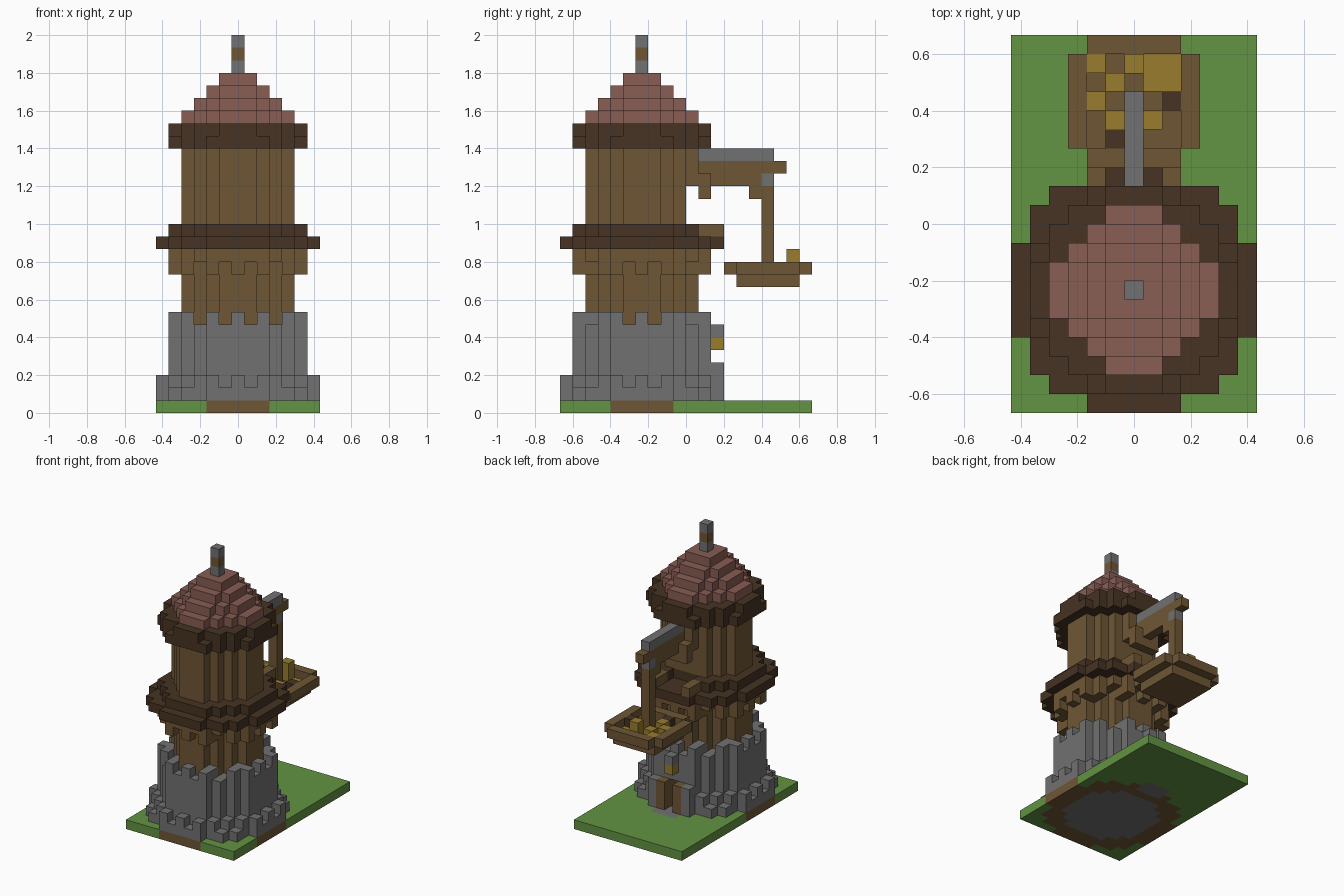
import bpy
import bmesh
from mathutils import Vector

cube = bpy.data.objects.get("Cube")
if cube:
    bpy.data.objects.remove(cube, do_unlink=True)

U = 1 / 15          # edge of one block
CY = 6              # row of the tower axis
cells = {}          # (x, y, z) -> (part, colour)


def linear(c):
    c /= 255
    return c / 12.92 if c <= 0.04045 else ((c + 0.055) / 1.055) ** 2.4


def material(name, rgb):
    m = bpy.data.materials.new(name)
    col = [linear(c) for c in rgb] + [1]
    m.use_nodes = True
    m.diffuse_color = col
    bsdf = m.node_tree.nodes["Principled BSDF"]
    bsdf.inputs["Base Color"].default_value = col
    bsdf.inputs["Roughness"].default_value = 0.9
    return m


MATS = {n: material(n, c) for n, c in {
    "grass_green": (98, 147, 66),
    "stone_grey": (113, 113, 113),
    "wood_brown": (111, 87, 53),
    "dark_wood": (70, 51, 35),
    "roof_red": (137, 93, 84),
    "grain_yellow": (152, 124, 45),
}.items()}


def box(part, colour, xs, ys, zs):
    """Fill inclusive ranges of blocks."""
    for x in range(xs[0], xs[1] + 1):
        for y in range(ys[0], ys[1] + 1):
            for z in range(zs[0], zs[1] + 1):
                cells[x, y, z] = (part, colour)


def disk(part, colour, limit, zs, keep=None):
    """Fill a round layer about the tower axis; keep(dx, dy) may thin it."""
    for z in range(zs[0], zs[1] + 1):
        for x in range(-6, 7):
            for d in range(-6, 7):
                if x * x + d * d <= limit and (keep is None or keep(x, d)):
                    cells[x, d + CY, z] = (part, colour)


def carve(xs, ys, zs):
    for x in range(xs[0], xs[1] + 1):
        for y in range(ys[0], ys[1] + 1):
            for z in range(zs[0], zs[1] + 1):
                cells.pop((x, y, z), None)


def alternate(x, d):
    """Every second block around a ring."""
    return (x if abs(d) >= abs(x) else d) % 2 == 0 or (abs(x), abs(d)) == (4, 3)


# Squared radii of the round layers, widest to narrowest
R13, R11, R11_SMALL, R9, R7, R5, R3 = 42, 30, 26, 17, 10, 5, 1

# Ground with earth and stone footing
box("ground", "grass_green", (-6, 6), (0, 19), (0, 0))
disk("ground", "wood_brown", R13, (0, 0))
disk("ground", "stone_grey", 20, (0, 0))
box("ground", "stone_grey", (-1, 1), (12, 13), (0, 0))

# Stone base with jagged steps
disk("stone_base", "stone_grey", R13, (1, 1))
disk("stone_base", "stone_grey", R13, (2, 2), lambda x, d: (x + d) % 2 == 0)
disk("stone_base", "stone_grey", R11, (2, 6))
disk("stone_base", "stone_grey", R11, (7, 7), alternate)

# Timber walls, corbels and rings
disk("tower_wall", "wood_brown", R9, (7, 20))
disk("corbels", "wood_brown", R11, (11, 11), alternate)
disk("corbels", "wood_brown", R11, (12, 12))
disk("gallery", "dark_wood", R13, (13, 13))
disk("gallery", "dark_wood", R11, (14, 14))
disk("eaves", "dark_wood", R11, (21, 21))
disk("eaves", "dark_wood", R11_SMALL, (22, 22))

# Stepped roof and mast
for i, limit in enumerate((R9, R7, R5, 2)):
    disk("roof", "roof_red", limit, (23 + i, 23 + i))
box("mast", "stone_grey", (0, 0), (CY, CY), (27, 29))
box("mast", "wood_brown", (0, 0), (CY, CY), (28, 28))

# Ground door at the back, with a lamp under a small hood
for s in (-1, 1):
    box("door_side", "stone_grey", (2 * s, 2 * s), (11, 12), (1, 3))
    box("door_jamb", "wood_brown", (s, s), (11, 12), (1, 3))
carve((0, 0), (10, 12), (1, 3))
box("door_lamp", "grain_yellow", (0, 0), (12, 12), (5, 5))
box("lamp_hood", "stone_grey", (0, 0), (12, 12), (6, 6))

# Loading hatch on the gallery
carve((-1, 1), (11, 12), (14, 14))
carve((-1, 1), (10, 10), (14, 17))
for s in (-1, 1):
    box("hatch_post", "wood_brown", (2 * s, 2 * s), (11, 12), (14, 14))
    box("hatch_lintel", "wood_brown", (s, s), (11, 11), (17, 18))

# Hoist arm
box("hoist_beam", "stone_grey", (0, 0), (11, 16), (20, 20))
box("hoist_arm", "wood_brown", (0, 0), (11, 17), (19, 19))
box("hoist_arm", "wood_brown", (0, 0), (11, 15), (18, 18))
box("hoist_arm", "wood_brown", (0, 0), (11, 11), (17, 17))
box("hoist_arm", "wood_brown", (0, 0), (15, 15), (17, 17))
box("pulley", "stone_grey", (0, 0), (16, 16), (18, 18))
box("rope", "wood_brown", (0, 0), (16, 16), (11, 17))

# Hanging tray: floor, rim and load
box("tray", "wood_brown", (-2, 2), (14, 18), (10, 10))
for s in (-1, 1):
    box("tray", "wood_brown", (3 * s, 3 * s), (14, 18), (11, 11))
for y in (13, 19):
    box("tray", "wood_brown", (-2, 2), (y, y), (11, 11))
for x, y in ((-2, 18), (-1, 17), (-2, 16), (-1, 15), (1, 15)):
    box("load", "grain_yellow", (x, x), (y, y), (11, 11))
box("load", "grain_yellow", (0, 0), (18, 18), (11, 12))
for x, y in ((-1, 14), (2, 16)):
    box("load", "dark_wood", (x, x), (y, y), (11, 11))

# Unit-block sides: outward normal with its four corners
SIDES = []
for axis in range(3):
    for s in (-1, 1):
        n, a, b = Vector(), Vector(), Vector()
        n[axis] = s
        a[(axis + 1) % 3] = 1
        b[(axis + 2) % 3] = s
        SIDES.append((n, [(n + i * a + j * b) / 2
                          for i, j in ((-1, -1), (1, -1), (1, 1), (-1, 1))]))


def build(part):
    """Make one object from the open sides of a part's blocks."""
    bm = bmesh.new()
    colours = sorted({c for p, c in cells.values() if p == part})
    for (x, y, z), (p, colour) in cells.items():
        if p != part:
            continue
        centre = Vector((x, y - 9.5, z + 0.5))
        for n, corners in SIDES:
            if (x + int(n.x), y + int(n.y), z + int(n.z)) in cells:
                continue
            f = bm.faces.new([bm.verts.new((centre + c) * U) for c in corners])
            f.material_index = colours.index(colour)
    bmesh.ops.remove_doubles(bm, verts=bm.verts, dist=U / 100)
    mesh = bpy.data.meshes.new(part)
    bm.to_mesh(mesh)
    bm.free()
    for c in colours:
        mesh.materials.append(MATS[c])
    bpy.context.collection.objects.link(bpy.data.objects.new(part, mesh))


for part in sorted({p for p, _ in cells.values()}):
    build(part)

# Thin layer of grain on the tray floor
bpy.ops.mesh.primitive_cube_add(size=1, location=(1.5 * U, 8 * U + 0, 11 * U + 0.004))
grain = bpy.context.object
grain.name = "grain_layer"
grain.scale = (2 * U, 2 * U, 0.008)
grain.location.y = (18 - 9.5 - 0.5) * U
grain.data.materials.append(MATS["grain_yellow"])
